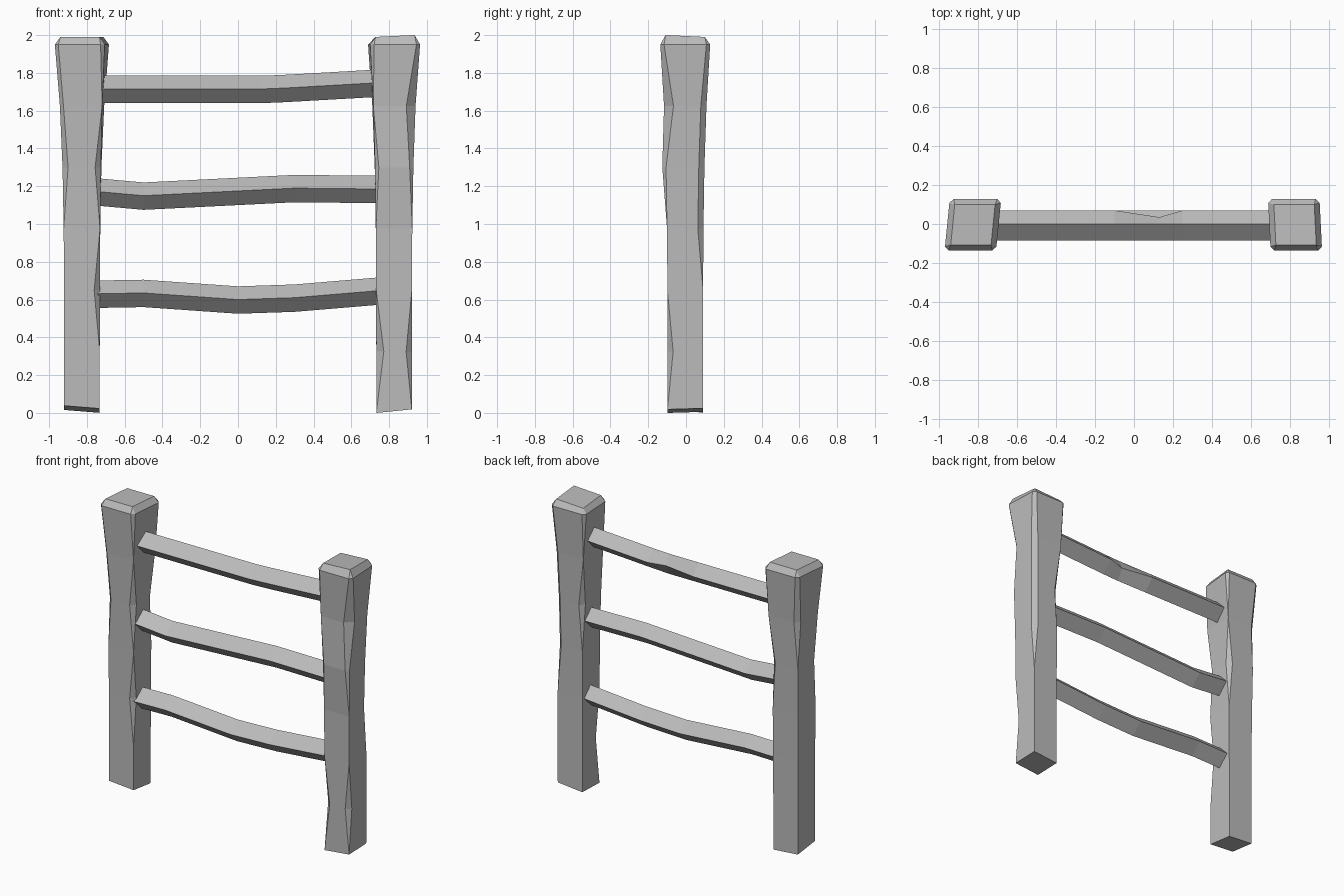
import bpy
import bmesh

cube = bpy.data.objects.get("Cube")
if cube:
    bpy.data.objects.remove(cube, do_unlink=True)

wood = bpy.data.materials.new("weathered grey wood")
wood.use_nodes = True
wood.diffuse_color = (0.5, 0.5, 0.5, 1)
wood.node_tree.nodes["Principled BSDF"].inputs["Base Color"].default_value = wood.diffuse_color

POST_CENTRE = 0.826
POST_HEIGHT = 1.95
FOOT = 0.094
FLARE = 0.038
LEVELS = 6
BELLY_LEVEL = 4
CORNERS = {
    "inner_front": (-1, -1),
    "outer_front": (1, -1),
    "outer_back": (1, 1),
    "inner_back": (-1, 1),
}


def loft(name, rings):
    """Skin a closed, flat-shaded solid through equal-sized rings of points."""
    bm = bmesh.new()
    loops = [[bm.verts.new(point) for point in ring] for ring in rings]
    count = len(loops[0])
    for lower, upper in zip(loops, loops[1:]):
        for i in range(count):
            j = (i + 1) % count
            bm.faces.new((lower[i], lower[j], upper[j], upper[i]))
    bm.faces.new(reversed(loops[0]))
    bm.faces.new(loops[-1])
    bmesh.ops.remove_doubles(bm, verts=bm.verts, dist=0.001)
    bmesh.ops.recalc_face_normals(bm, faces=bm.faces)
    mesh = bpy.data.meshes.new(name)
    bm.to_mesh(mesh)
    bm.free()
    mesh.materials.append(wood)
    obj = bpy.data.objects.new(name, mesh)
    bpy.context.collection.objects.link(obj)


def post_ring(side, half, height, twist, slope, belly, cuts):
    """Square outline of a post; each corner is cut off by its own amount."""
    ring = []
    for corner, (out, back) in CORNERS.items():
        cut = cuts.get(corner, 0)
        x = out * half
        y = back * half - 0.004
        if back < 0:
            y -= belly
        pair = [(x, y - back * cut), (x - out * cut, y)]
        if out != back:
            pair.reverse()
        for px, py in pair:
            world_x = side * (POST_CENTRE + px) + twist * py
            tilt = slope[0] * side * px + slope[1] * py
            ring.append((world_x, py, height + tilt))
    return ring


def post(name, side, chips, base_slope, top_slope, twist, belly):
    """Tapered post with a sawn foot, chipped corners and a bevelled top."""
    rings = []
    for level in range(LEVELS + 1):
        t = level / LEVELS
        height = POST_HEIGHT * t
        slope = (0, 0)
        if level == 0:
            slope = base_slope
            height = FOOT * sum(abs(s) for s in slope)
        cuts = {corner: sizes.get(level, 0) for corner, sizes in chips.items()}
        if level == LEVELS:
            cuts = dict.fromkeys(CORNERS, 0.02)
        bulge = belly if level == BELLY_LEVEL else 0
        half = FOOT + FLARE * t ** 4
        rings.append(post_ring(side, half, height, twist * t ** 4, slope, bulge, cuts))
    rings.append(post_ring(side, FOOT + FLARE / 4, POST_HEIGHT + 0.04, twist, top_slope, 0, {}))
    loft(name, rings)


def rail(name, path, notch=None):
    """Crooked rail with a diamond section; a notch bites into its back edge."""
    rings = []
    for index, (x, z) in enumerate(path):
        back = 0.035 if index == notch else 0.07
        rings.append([(x, 0, z + 0.07), (x, -0.085, z), (x, -0.01, z - 0.075), (x, back, z)])
    loft(name, rings)


# Posts: chips give the size of the cut at each level along a corner
right_chips = {
    "inner_front": {2: 0.03, 4: 0.03},
    "outer_front": {4: 0.03, 5: 0.02},
    "outer_back": {5: 0.03},
    "inner_back": {4: 0.03},
}
left_chips = {
    "inner_front": {1: 0.04, 4: 0.02},
    "outer_front": {1: 0.03, 4: 0.02, 5: 0.05},
    "outer_back": {3: 0.03, 4: 0.03, 5: 0.03},
    "inner_back": {4: 0.03},
}
post("right_post", -1, right_chips, base_slope=(-0.08, -0.12), top_slope=(0, 0), twist=0.1, belly=0)
post("left_post", 1, left_chips, base_slope=(0.1, 0.03), top_slope=(0.05, -0.05), twist=-0.05, belly=0.02)

# Rails: centre line as x and height, ending inside the posts
end = POST_CENTRE - FOOT / 2
rail("top_rail", [(-end, 1.715), (-0.1, 1.715), (0.13, 1.715), (0.25, 1.72), (end, 1.75)], notch=2)
rail("middle_rail", [(-end, 1.175), (-0.5, 1.15), (0.3, 1.19), (end, 1.185)])
rail("bottom_rail", [(-end, 0.63), (-0.5, 0.635), (0, 0.6), (0.3, 0.61), (end, 0.65)])
